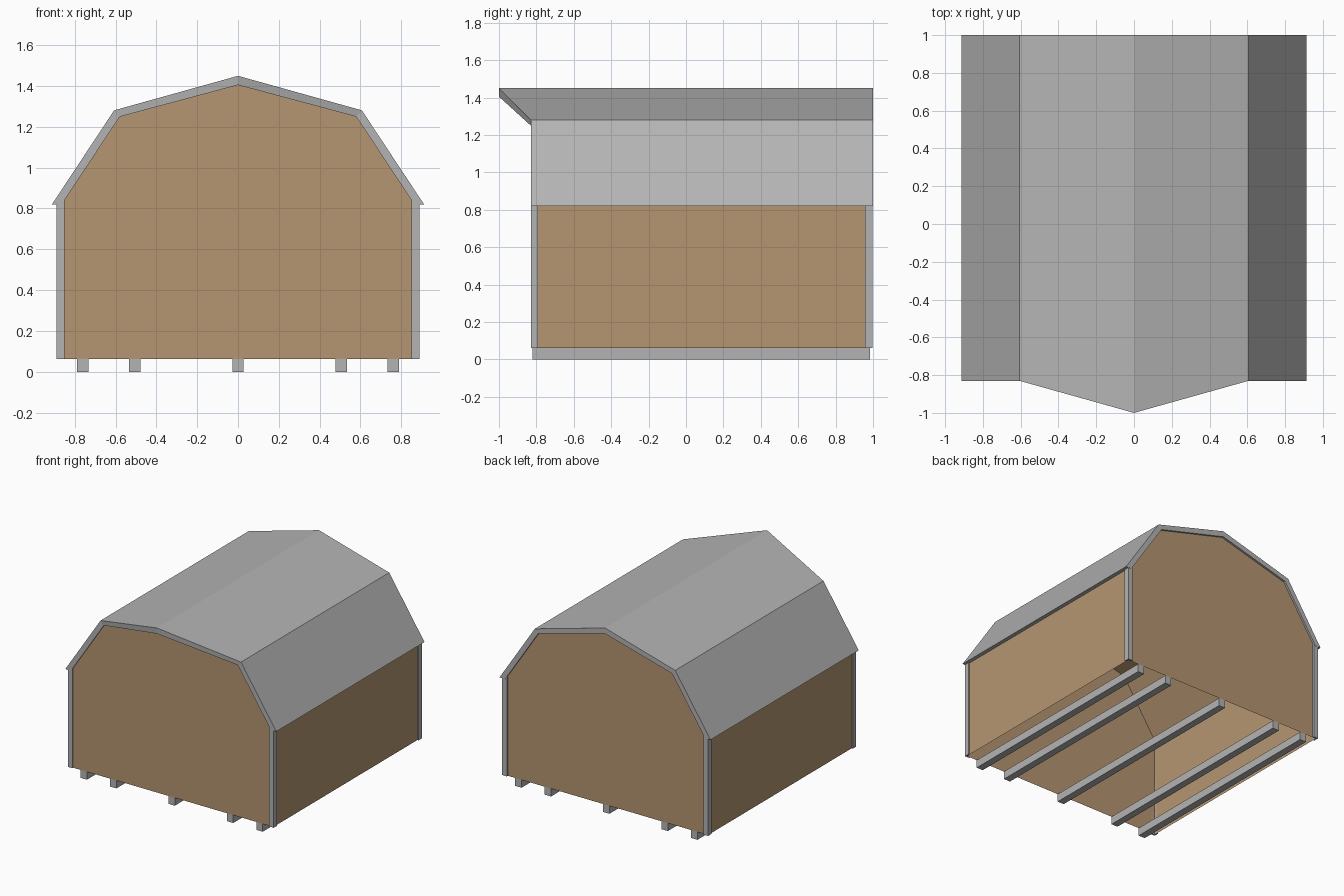
import bpy, bmesh

if "Cube" in bpy.data.objects:
    bpy.data.objects.remove(bpy.data.objects["Cube"])


def material(name, rgb):
    m = bpy.data.materials.new(name)
    m.diffuse_color = (*rgb, 1)
    m.use_nodes = True
    m.node_tree.nodes["Principled BSDF"].inputs["Base Color"].default_value = m.diffuse_color
    return m


GREY = material("grey_trim", (0.456, 0.456, 0.456))
TAN = material("tan_siding", (0.463, 0.305, 0.168))

WALL_X, FRONT, BACK = 0.88, -0.82, 0.985
BASE, EAVE = 0.062, 0.82


def finish(name, bm, mat, fix_normals=True):
    if fix_normals:
        bmesh.ops.recalc_face_normals(bm, faces=bm.faces)
    me = bpy.data.meshes.new(name)
    bm.to_mesh(me)
    bm.free()
    me.materials.append(mat)
    ob = bpy.data.objects.new(name, me)
    bpy.context.collection.objects.link(ob)
    return ob


def box(name, x, y, z, mat):
    bm = bmesh.new()
    bmesh.ops.create_cube(bm, size=1)
    for v in bm.verts:
        v.co = [(a + b) / 2 + c * (b - a) for c, (a, b) in zip(v.co, (x, y, z))]
    return finish(name, bm, mat)


def mirrored(half):
    """Half profile from eave to ridge, continued down the other side."""
    return half + [(-x, z) for x, z in half[-2::-1]]


def arch(name, outer, inner, front, back, ridge_front, mat):
    """Solid band between two profiles; the ridge may project at the front."""
    bm = bmesh.new()
    rows = []
    for o, i in zip(mirrored(outer), mirrored(inner)):
        f = ridge_front if o[0] == 0 else front
        rows.append([bm.verts.new((x, y, z)) for (x, z), y in
                     ((o, f), (o, back), (i, back), (i, f))])
    for a, b in zip(rows, rows[1:]):
        for k in range(4):
            n = (k + 1) % 4
            bm.faces.new((a[k], a[n], b[n], b[k]))
    bm.faces.new(rows[0])
    bm.faces.new(rows[-1])
    return finish(name, bm, mat)


# Tan shed shell, open underneath
half = [(WALL_X, BASE), (WALL_X, 0.847), (0.598, 1.270), (0, 1.437)]
bm = bmesh.new()
profile = mirrored(half)
f = [bm.verts.new((x, FRONT, z)) for x, z in profile]
b = [bm.verts.new((x, BACK, z)) for x, z in profile]
bm.faces.new(f)
bm.faces.new(b)
for k in range(len(f) - 1):
    bm.faces.new((f[k], f[k + 1], b[k + 1], b[k]))
finish("shed_walls", bm, TAN)

# Gambrel roof covering with pointed front overhang
roof_out = [(0.912, EAVE), (0.896, 0.844), (0.607, 1.281), (0, 1.45)]
roof_in = [(0.882, EAVE), (0.882, 0.848), (0.600, 1.272), (0, 1.440)]
arch("roof", roof_out, roof_in, -0.83, 1.0, -1.0, GREY)

# Gable fascia at front (filling the overhang) and back
fascia_in = [(0.864, EAVE), (0.850, 0.841), (0.579, 1.25), (0, 1.405)]
arch("front_fascia", roof_in, fascia_in, -0.83, FRONT, -1.0, GREY)
arch("back_fascia", roof_in, fascia_in, BACK, 1.0, BACK, GREY)

# L-shaped corner trims
for side, sx in (("right", 1), ("left", -1)):
    for end, wall, tip, leg in (("front", FRONT, -0.83, -0.79),
                                ("back", BACK, 0.998, 0.957)):
        xs = sorted((sx * 0.85, sx * 0.89))
        box(f"{end}_{side}_trim_face", xs, sorted((wall, tip)), (BASE, 0.838), GREY)
        xs = sorted((sx * WALL_X, sx * 0.89))
        box(f"{end}_{side}_trim_side", xs, sorted((wall, leg)), (BASE, 0.838), GREY)

# Floor skids
for n, x in enumerate((-0.76, -0.505, 0, 0.505, 0.76)):
    box(f"skid_{n + 1}", (x - 0.028, x + 0.028), (FRONT, BACK), (0, BASE), GREY)
